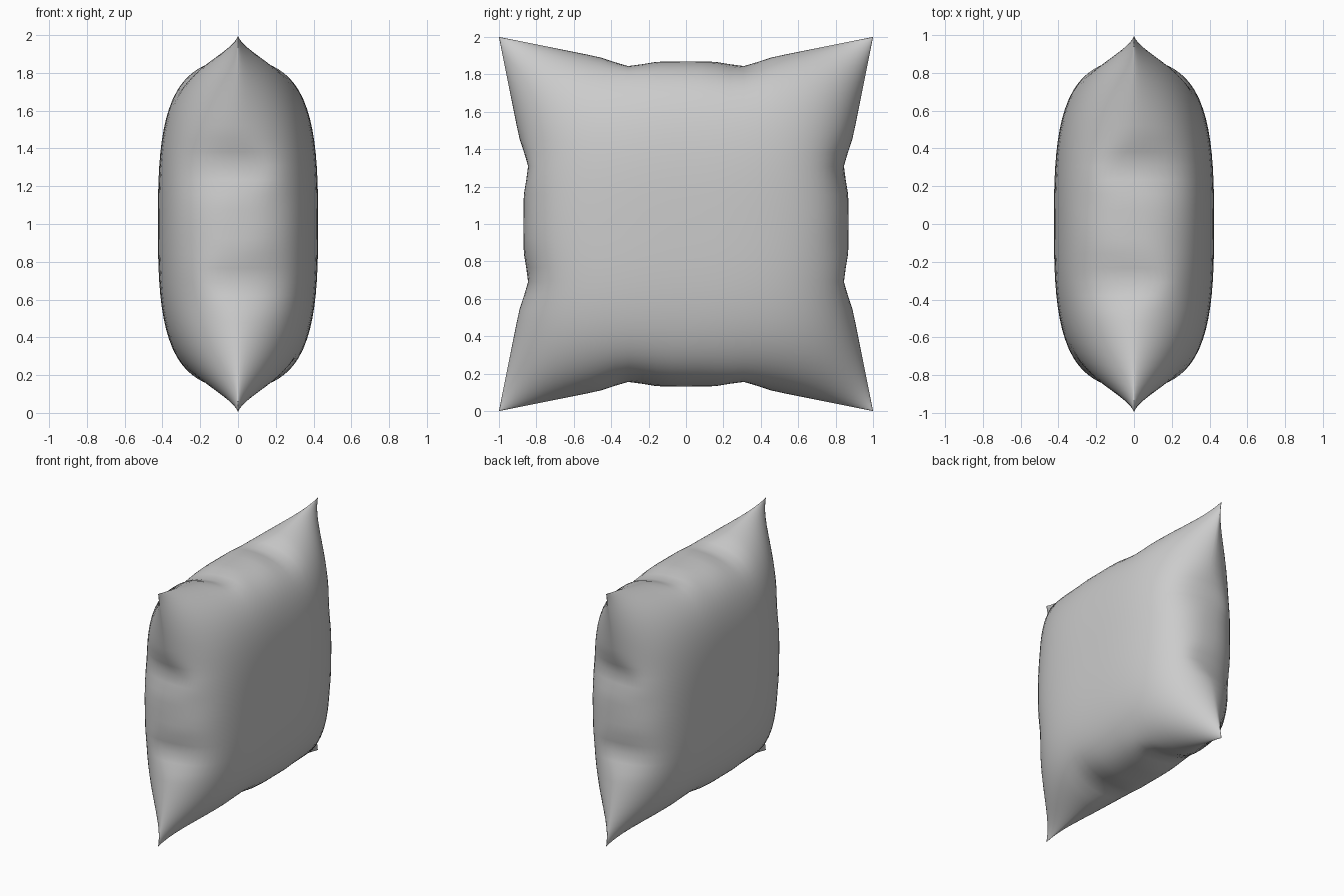
import bpy, bmesh, math

if "Cube" in bpy.data.objects:
    bpy.data.objects.remove(bpy.data.objects["Cube"])

N = 40            # grid cells per side
HALF = 0.424      # half thickness at the middle
POW = 2.8         # fullness of the cross-section


def bump(t, c, w):
    return math.exp(-((t - c) / w) ** 2)


def seam_pull(t):
    # how far the seam is drawn in from the square outline
    a = abs(t)
    return min(0.2 * (1 - a), 0.131)


def pucker(t):
    # sideways wave of the seam
    return bump(t, 0.29, 0.12) - bump(t, -0.29, 0.12)


def place(s, t, side):
    a, b = abs(s), abs(t)

    def inset(p, q):
        dent = 0.025 * bump(abs(q), 0.3, 0.09)
        return p * (1 - seam_pull(q) * p ** 2 - dent * abs(p) ** 10)

    y, z = inset(s, t), inset(t, s)
    full = max(0, 1 - a ** POW) * max(0, 1 - b ** POW)
    h = HALF * full ** (0.43 + 0.32 * (a * b) ** 1.5)
    wave = -0.07 * (pucker(s) * math.copysign(b ** 12, t)
                    + pucker(t) * math.copysign(a ** 12, s))
    return side * h + wave, y, z + 1


# pillow: two puffed panels joined along the puckered seam
bm = bmesh.new()
steps = [math.sin(math.pi / 2 * (2 * i / N - 1)) for i in range(N + 1)]
for side in (1, -1):
    grid = [[bm.verts.new(place(s, t, side)) for t in steps] for s in steps]
    for i in range(N):
        for j in range(N):
            bm.faces.new((grid[i][j], grid[i + 1][j],
                          grid[i + 1][j + 1], grid[i][j + 1]))
bmesh.ops.remove_doubles(bm, verts=bm.verts, dist=0.0002)
bmesh.ops.recalc_face_normals(bm, faces=bm.faces)
for f in bm.faces:
    f.smooth = True
mesh = bpy.data.meshes.new("pillow")
bm.to_mesh(mesh)
bm.free()
bpy.context.collection.objects.link(bpy.data.objects.new("pillow", mesh))
